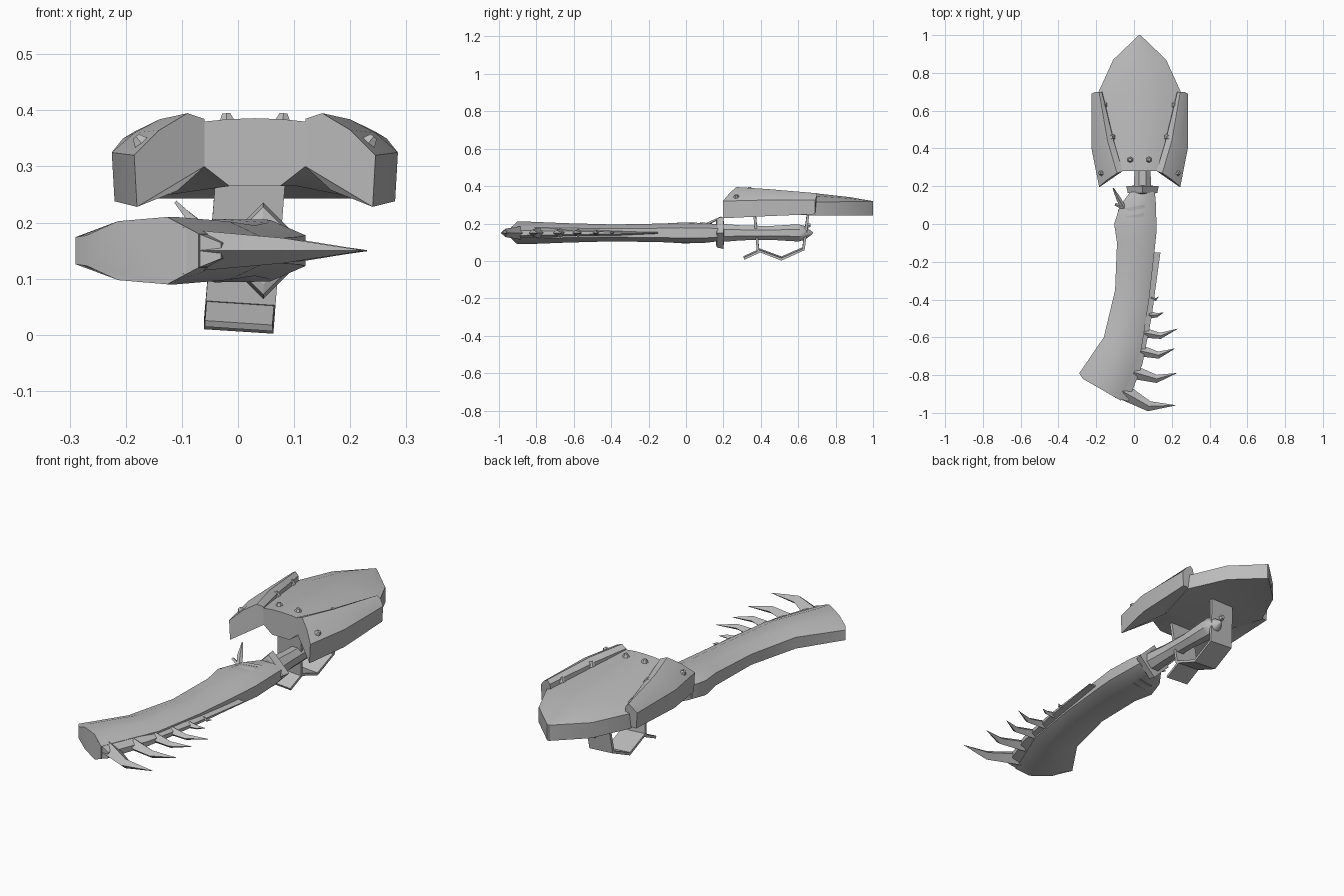
import bpy
import math
from mathutils import Vector

cube = bpy.data.objects.get("Cube")
if cube:
    bpy.data.objects.remove(cube)

grey = bpy.data.materials.new("plain grey")
grey.use_nodes = True
grey.diffuse_color = (0.5, 0.5, 0.5, 1)
grey.node_tree.nodes["Principled BSDF"].inputs["Base Color"].default_value = (0.5, 0.5, 0.5, 1)

MID = 0.03      # centre line of the shield
AXIS = 0.15     # height of the club axis


def loft(name, rings, angle=40):
    """Skin a closed solid through rings with equal point counts."""
    n = len(rings[0])
    verts = [p for ring in rings for p in ring]
    faces = [list(range(n)), list(range((len(rings) - 1) * n, len(rings) * n))]
    for r in range(len(rings) - 1):
        for i in range(n):
            j = (i + 1) % n
            faces.append([r * n + i, r * n + j, (r + 1) * n + j, (r + 1) * n + i])
    mesh = bpy.data.meshes.new(name)
    mesh.from_pydata(verts, [], faces)
    mesh.materials.append(grey)
    obj = bpy.data.objects.new(name, mesh)
    bpy.context.collection.objects.link(obj)
    bpy.ops.object.select_all(action='DESELECT')
    obj.select_set(True)
    bpy.context.view_layer.objects.active = obj
    bpy.ops.object.mode_set(mode='EDIT')
    bpy.ops.mesh.select_all(action='SELECT')
    bpy.ops.mesh.normals_make_consistent(inside=False)
    bpy.ops.object.mode_set(mode='OBJECT')
    bpy.ops.object.shade_smooth_by_angle(angle=math.radians(angle))
    return obj


def circle(x, y, z, r, sides, turn=0.0):
    """Ring in the xz plane."""
    return [(x + r * math.cos(math.tau * i / sides + turn), y,
             z + r * math.sin(math.tau * i / sides + turn)) for i in range(sides)]


def spike(name, path, widths, heights):
    """Four-sided tapering spike along a flat path."""
    rings = []
    for i, p in enumerate(path):
        a, b = path[max(i - 1, 0)], path[min(i + 1, len(path) - 1)]
        d = (Vector(b) - Vector(a)).normalized()
        side = Vector((-d.y, d.x, 0)) * widths[i]
        up = Vector((0, 0, heights[i]))
        c = Vector(p)
        rings.append([c + side, c + up, c - side, c - up])
    return loft(name, rings, 25)


def ribbon(name, path, thick, half):
    """Bent flat band, path given as (y, z)."""
    rings = []
    for i, p in enumerate(path):
        a, b = path[max(i - 1, 0)], path[min(i + 1, len(path) - 1)]
        d = (Vector(b) - Vector(a)).normalized()
        nrm = Vector((-d.y, d.x)) * thick / 2
        cx = 0.08 * p[1]
        rings.append([(cx + s * half, p[0] + k * nrm.x, p[1] + k * nrm.y - s * 0.004)
                      for s, k in ((-1, -1), (1, -1), (1, 1), (-1, 1))])
    return loft(name, rings, 20)


# Club body: left edge, right edge, half height at each edge
body = [((-.02, .17), (.11, .17), .045, .045), ((-.075, .095), (.115, .12), .052, .052),
        ((-.105, 0), (.12, -.03), .058, .055), ((-.09, -.1), (.11, -.13), .05, .05),
        ((-.1, -.35), (.08, -.4), .042, .045), ((-.16, -.6), (.04, -.66), .045, .052),
        ((-.29, -.79), (-.04, -.86), .04, .06), ((-.27, -.82), (-.07, -.935), .045, .06)]
rings = []
for lf, rt, hl, hr in body:
    lf, rt = Vector(lf), Vector(rt)
    ring = []
    for t, h in ((0, .6 * hl), (.28, (hl + hr) / 2), (.72, hr), (1, .5 * hr)):
        q = lf.lerp(rt, t)
        ring.append((q.x, q.y, h))
    rings.append([(x, y, AXIS + h) for x, y, h in ring] +
                 [(x, y, AXIS - h) for x, y, h in reversed(ring)])
loft("club_body", rings, 35)

# Grip with pointed pommel, and the square collar
loft("grip", [circle(.045, y, AXIS, r, 8, math.pi / 8) for y, r in
              ((.15, .05), (.22, .05), (.3, .043), (.45, .04), (.6, .05), (.635, .04), (.68, .003))])
loft("collar", [circle(.045, y, AXIS, r, 4) for y, r in
                ((.16, .06), (.165, .078), (.2, .086), (.203, .05))], 20)

# Grip wrap rings and the loose ends of the knot
for k, y in enumerate((.03, .075)):
    c, w = .005 + .1 * y, .112 - .12 * y
    loft("wrap_%d" % k, [[(c + s * w * math.cos(a), y + e + .02 * math.cos(a),
                           AXIS + s * .058 * math.sin(a))
                          for a in (math.tau * i / 8 + math.pi / 8 for i in range(8))]
                         for e, s in ((0, 1), (.02, 1.03))], 30)
spike("knot_end_long", [(-.05, .08, .185), (-.08, .13, .205), (-.11, .19, .235)],
      (.012, .014, .004), (.006, .008, .004))
spike("knot_end_short", [(-.04, .08, .18), (-.1, .105, .195)], (.012, .008), (.006, .005))

# Blade along the inner curve
blade = [((.1, -.15), (.14, -.15), .003), ((.05, -.5), (.092, -.5), .014),
         ((-.01, -.74), (.045, -.74), .022), ((-.1, -.92), (-.03, -.94), .028)]
loft("blade", [[(a[0], a[1], AXIS + h * 1.5), (b[0], b[1], AXIS + h * .5),
                (b[0], b[1], AXIS - h * .5), (a[0], a[1], AXIS - h * 1.5)]
               for a, b, h in blade], 25)

# Teeth: base, bend, tip and size
teeth = [((.09, -.39), (.115, -.4), (.13, -.385), .012), ((.08, -.48), (.12, -.483), (.155, -.47), .02),
         ((.05, -.575), (.14, -.592), (.23, -.555), .027), ((.03, -.67), (.13, -.694), (.215, -.66), .031),
         ((0, -.785), (.12, -.82), (.225, -.79), .036), ((-.07, -.88), (.08, -.965), (.22, -.96), .045)]
for i, (a, b, c, s) in enumerate(teeth):
    spike("tooth_%d" % i, [(p[0], p[1], AXIS) for p in (a, b, c)],
          (s, s * .6, .001), (s * .8, s * .5, .001))

# Shield shell: y, half width, edge height, crown height, underside at edge and centre
shell = [(.28, .09, .38, .386, .30, .265), (.45, .15, .35, .38, .25, .265), (.69, .222, .315, .362, .243, .265),
         (.87, .14, .317, .342, .243, .255), (1.0, .004, .318, .32, .243, .243)]
loft("shield", [[(MID + k * w, y, z) for k, z in
                 ((-1, zb), (-1, ze), (-.55, .3 * ze + .7 * zc), (0, zc), (.55, .3 * ze + .7 * zc),
                  (1, ze), (1, zb), (.5, zm), (-.5, zm))]
                for y, w, ze, zc, zb, zm in shell], 35)

# Side plates with raised rims: distance from centre line, y, z
plate = [[(.09, .28, .30), (.09, .28, .385), (.12, .27, .395), (.17, .235, .365), (.215, .197, .32), (.21, .197, .228)],
         [(.13, .45, .26), (.14, .45, .37), (.17, .44, .384), (.215, .42, .36), (.255, .40, .325), (.25, .40, .238)],
         [(.19, .69, .25), (.2, .70, .345), (.215, .70, .362), (.235, .70, .35), (.255, .69, .325), (.25, .69, .25)]]
rivets = [(.05, .34, .384), (.15, .46, .366), (.19, .63, .345), (.205, .27, .345)]
for s, side in ((1, "left"), (-1, "right")):
    loft("side_plate_" + side, [[(MID + s * d, y, z) for d, y, z in ring] for ring in plate], 25)
    for i, (d, y, z) in enumerate(rivets):
        bpy.ops.mesh.primitive_cone_add(vertices=6, radius1=.02, radius2=.008, depth=.022,
                                        location=(MID + s * d, y, z),
                                        rotation=(0, s * (.1 if i < 3 else .7), 0))
        rivet = bpy.context.object
        rivet.name = "rivet_%s_%d" % (side, i)
        rivet.data.materials.append(grey)

# Hand strap under the shield, with its front lip and rear stud
ribbon("strap", [(.365, .27), (.385, .06), (.51, .013), (.628, .065), (.655, .27)], .014, .062)
ribbon("strap_lip", [(.31, .016), (.395, .055)], .012, .06)
loft("strap_stud", [circle(.02, y, .19, r, 6) for y, r in ((.64, .018), (.665, .01))])
